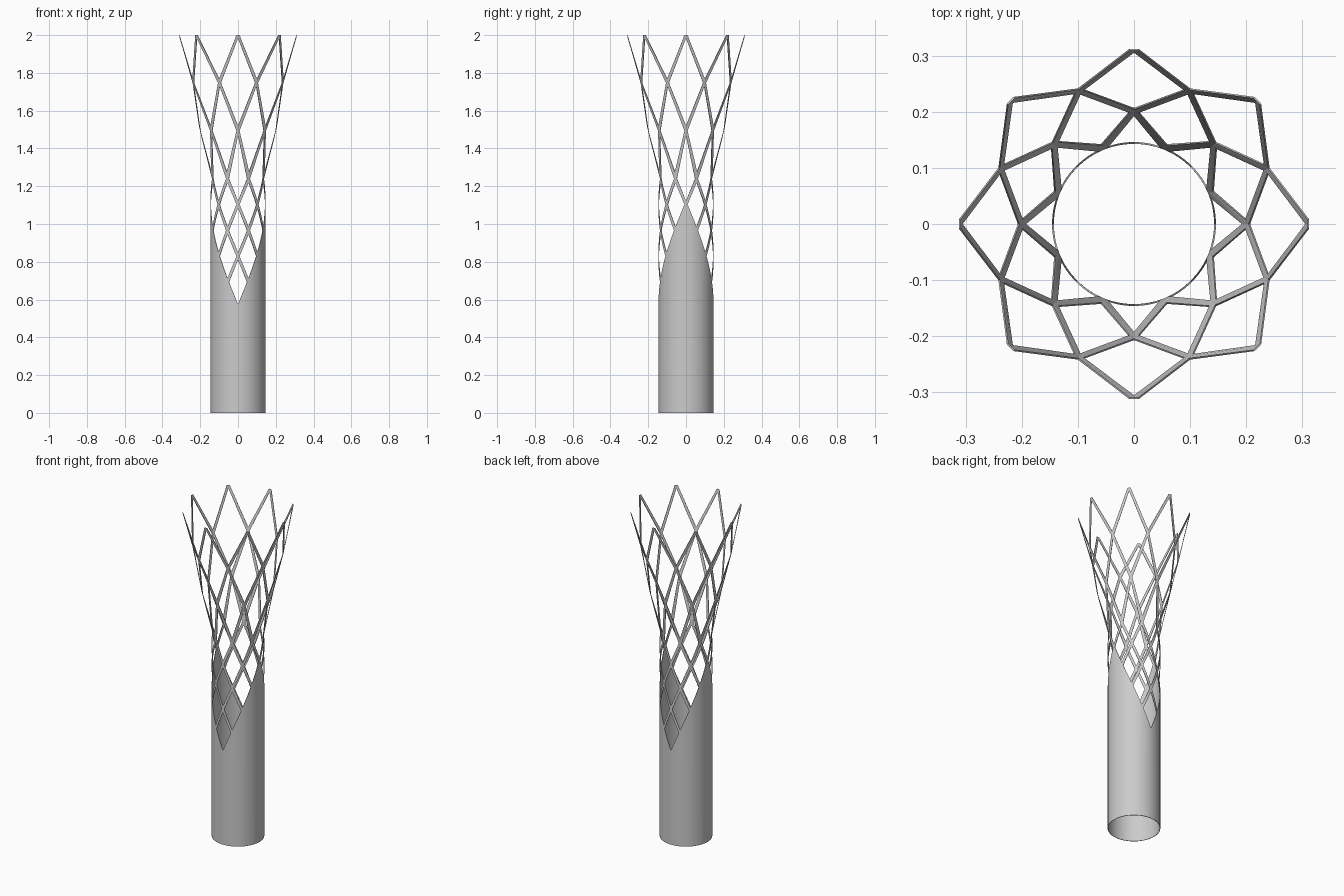
import bpy
import bmesh
from math import pi, sin, cos, radians

if "Cube" in bpy.data.objects:
    bpy.data.objects.remove(bpy.data.objects["Cube"], do_unlink=True)

COLUMNS = 16            # lattice nodes around the tube
STEP = 2 * pi / COLUMNS
SUB = 4                 # subdivisions per column on the round part
FLARE = 4               # row where the straight tube starts to open
HALF_STRUT = 0.0085     # horizontal half width of a strut
WALL = 0.003
HEIGHTS = [0.555, 0.692, 0.829, 0.966, 1.103, 1.24, 1.493, 1.747, 2.0]
RADII = [0.146] * 6 + [0.201, 0.257, 0.312]


def level(values, row):
    """Interpolate a value at a fractional row; the first row is -1."""
    i = min(max(int(row + 1), 0), len(values) - 2)
    t = row + 1 - i
    return values[i] * (1 - t) + values[i + 1] * t


def point(u, row, z=None):
    """Place column u and a row on the flared tube; column 0 is at the front."""
    r = level(RADII, row)
    a = u * STEP - pi / 2
    return (r * cos(a), r * sin(a), level(HEIGHTS, row) if z is None else z)


def rise(u):
    """Columns from the nearest low point, at the front or back."""
    u = u % 8
    return min(u, 8 - u)


bm = bmesh.new()


def quad(points):
    bm.faces.new([bm.verts.new(p) for p in points])


def lerp(a, b, t):
    return (a[0] + (b[0] - a[0]) * t, a[1] + (b[1] - a[1]) * t)


def half_struts(j, row, sides):
    """Half-width struts along the chosen sides of one diamond opening."""
    outer, inner = [], []
    for du, dr in ((0, -1), (1, 0), (0, 1), (-1, 0)):
        inset = 1 - HALF_STRUT / (level(RADII, min(row + dr, 7)) * STEP)
        outer.append((j + du, row + dr))
        inner.append((j + du * inset, row + dr * inset))
    for s in sides:
        e = (s + 1) % 4
        n = SUB if min(outer[s][1], outer[e][1]) < FLARE else 1
        for k in range(n):
            a, b = k / n, (k + 1) / n
            quad([point(*lerp(outer[s], outer[e], a)),
                  point(*lerp(outer[s], outer[e], b)),
                  point(*lerp(inner[s], inner[e], b)),
                  point(*lerp(inner[s], inner[e], a))])


# Solid tube, its rim dipping at the front and back
for k in range(COLUMNS * SUB):
    u, v = k / SUB, (k + 1) / SUB
    quad([point(u, -1, 0), point(v, -1, 0),
          point(v, rise(v) - 1), point(u, rise(u) - 1)])

# Diamond lattice, and the outer halves of the crown points
for j in range(COLUMNS):
    for row in range(rise(j), 7, 2):
        half_struts(j, row, range(4))
    if j % 2:
        half_struts(j, 7, (3, 0))

bmesh.ops.remove_doubles(bm, verts=bm.verts, dist=0.0002)
mesh = bpy.data.meshes.new("lattice_tube")
bm.to_mesh(mesh)
bm.free()
tube = bpy.data.objects.new("lattice_tube", mesh)
bpy.context.collection.objects.link(tube)

# Grey metal
grey = bpy.data.materials.new("grey_metal")
grey.use_nodes = True
color = (0.6, 0.6, 0.6, 1)
grey.diffuse_color = color
grey.node_tree.nodes["Principled BSDF"].inputs["Base Color"].default_value = color
mesh.materials.append(grey)

# Thin wall, thickened inwards
wall = tube.modifiers.new("wall", 'SOLIDIFY')
wall.thickness = WALL
wall.offset = -1
bpy.ops.object.select_all(action='DESELECT')
bpy.context.view_layer.objects.active = tube
tube.select_set(True)
bpy.ops.object.modifier_apply(modifier="wall")
bpy.ops.object.shade_smooth_by_angle(angle=radians(20))
